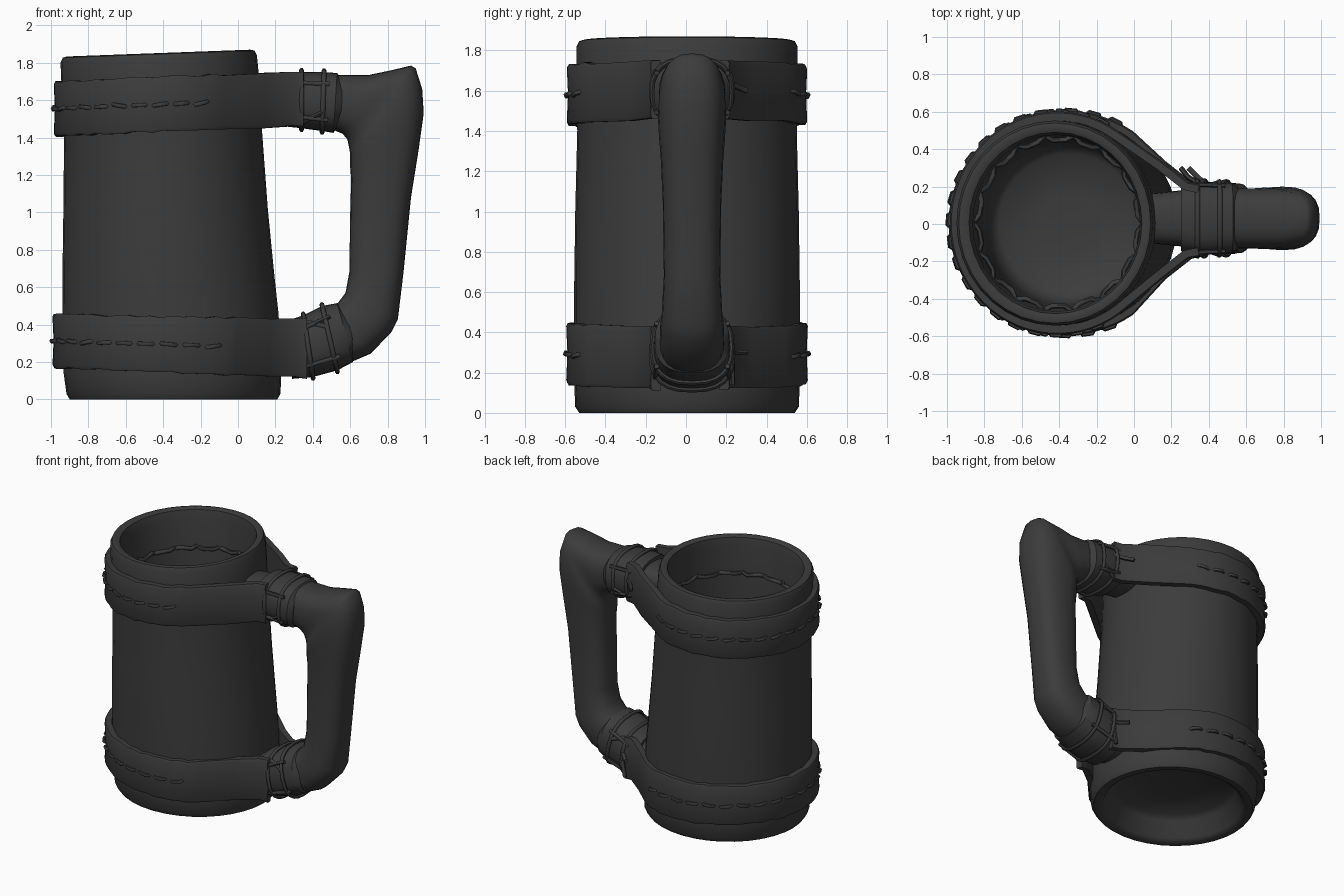
import bpy, bmesh, math, random
from mathutils import Vector

if "Cube" in bpy.data.objects:
    bpy.data.objects.remove(bpy.data.objects["Cube"])

random.seed(4)
dark = bpy.data.materials.new("dark_grey")
dark.diffuse_color = (0.045, 0.045, 0.045, 1)
dark.use_nodes = True
dark.node_tree.nodes["Principled BSDF"].inputs["Base Color"].default_value = dark.diffuse_color


def finish(obj, angle=40):
    obj.data.materials.append(dark)
    bpy.ops.object.select_all(action='DESELECT')
    obj.select_set(True)
    bpy.context.view_layer.objects.active = obj
    if obj.type == 'CURVE':
        bpy.ops.object.convert(target='MESH')
    bpy.ops.object.shade_smooth_by_angle(angle=math.radians(angle))


def loft(name, rings, angle=40):
    """Skin a list of equal-length point rings and cap both ends."""
    bm = bmesh.new()
    rows = [[bm.verts.new(p) for p in r] for r in rings]
    n = len(rows[0])
    for a, b in zip(rows, rows[1:]):
        for k in range(n):
            bm.faces.new((a[k], a[(k + 1) % n], b[(k + 1) % n], b[k]))
    bm.faces.new(rows[0])
    bm.faces.new(rows[-1])
    bmesh.ops.recalc_face_normals(bm, faces=bm.faces)
    me = bpy.data.meshes.new(name)
    bm.to_mesh(me)
    bm.free()
    obj = bpy.data.objects.new(name, me)
    bpy.context.collection.objects.link(obj)
    finish(obj, angle)


def cords(name, lines, thick):
    """Many thin round cords in one object; lines = (points, closed)."""
    cu = bpy.data.curves.new(name, 'CURVE')
    cu.dimensions = '3D'
    cu.bevel_depth = thick
    cu.bevel_resolution = 1
    cu.use_fill_caps = True
    for pts, closed in lines:
        sp = cu.splines.new('POLY')
        sp.points.add(len(pts) - 1)
        for q, p in zip(sp.points, pts):
            q.co = (*p, 1)
        sp.use_cyclic_u = closed
    obj = bpy.data.objects.new(name, cu)
    bpy.context.collection.objects.link(obj)
    finish(obj, 60)


def body_ring(z, xc, rx, ry, n=36):
    out = []
    for k in range(n):
        a = 2 * math.pi * k / n
        x = xc + rx * math.cos(a)
        out.append(Vector((x, 0.005 + ry * math.sin(a), z * (1 + 0.02 * (x + 0.42)))))
    return out


# Tankard body: recessed underside, outer wall, rim, inner wall, floor
profile = [
    (0.19, -0.35, 0.15, 0.15), (0.16, -0.35, 0.39, 0.39), (0.13, -0.35, 0.43, 0.42),
    (0.02, -0.345, 0.485, 0.47), (0.0, -0.345, 0.51, 0.495), (0.0, -0.345, 0.555, 0.535),
    (0.03, -0.345, 0.572, 0.555), (0.14, -0.35, 0.582, 0.56), (0.45, -0.36, 0.577, 0.56),
    (0.65, -0.372, 0.567, 0.56), (1.0, -0.387, 0.547, 0.555), (1.4, -0.4, 0.53, 0.545),
    (1.65, -0.412, 0.53, 0.548), (1.82, -0.424, 0.525, 0.548), (1.846, -0.424, 0.513, 0.535),
    (1.852, -0.424, 0.49, 0.51), (1.84, -0.42, 0.462, 0.485), (1.78, -0.415, 0.447, 0.472),
    (1.3, -0.39, 0.445, 0.46), (0.6, -0.36, 0.44, 0.44), (0.3, -0.35, 0.42, 0.42),
    (0.25, -0.35, 0.37, 0.37), (0.23, -0.35, 0.15, 0.15)]
loft("tankard_body", [body_ring(*p) for p in profile], 45)


def handle_ring(ix, iz, ox, oz, hw, grow=0.0, n=24):
    """Rounded-box section between an inner and an outer point of the side view."""
    i, o = Vector((ix, 0.03, iz)), Vector((ox, 0.03, oz))
    c, u = (i + o) / 2, (o - i) / 2
    u = u.normalized() * (u.length + grow)
    soft = lambda v: math.copysign(abs(v) ** 0.78, v)
    return [c + u * soft(math.cos(2 * math.pi * k / n))
            + Vector((0, (hw + grow) * soft(math.sin(2 * math.pi * k / n)), 0)) for k in range(n)]


# Branch-like handle with a horn at the top
handle = [
    (0.06, 1.50, 0.06, 1.70, 0.13), (0.35, 1.47, 0.35, 1.73, 0.16), (0.50, 1.445, 0.52, 1.735, 0.16),
    (0.56, 1.42, 0.70, 1.735, 0.16), (0.585, 1.39, 0.82, 1.76, 0.165), (0.595, 1.34, 0.925, 1.785, 0.155),
    (0.60, 1.31, 0.95, 1.77, 0.165), (0.60, 1.28, 0.985, 1.66, 0.17), (0.60, 1.24, 0.993, 1.53, 0.165),
    (0.605, 1.18, 0.965, 1.33, 0.155), (0.60, 1.0, 0.925, 1.08, 0.145), (0.595, 0.68, 0.885, 0.68, 0.14),
    (0.575, 0.57, 0.855, 0.43, 0.15), (0.53, 0.51, 0.82, 0.36, 0.158), (0.48, 0.475, 0.71, 0.245, 0.16),
    (0.40, 0.45, 0.57, 0.185, 0.16), (0.28, 0.40, 0.34, 0.13, 0.15), (0.06, 0.36, 0.08, 0.16, 0.13)]
loft("handle", [handle_ring(*h) for h in handle], 50)


def strap_plan(xc, rx, ry, tip):
    """Plan outline: round the body, then tangentially onto the handle."""
    arc = [math.radians(55 + 250 * k / 44) for k in range(45)]
    pts = [Vector((xc + rx * math.cos(a), 0.005 + ry * math.sin(a), 0)) for a in arc]
    ends = [(tip + 0.04, 0.195), (tip - 0.02, 0.205), (tip - 0.16, 0.315)]
    head = [Vector((x, 0.02 + y, 0)) for x, y in ends]
    tail = [Vector((x, 0.02 - y, 0)) for x, y in reversed(ends)]
    return head + pts + tail


def make_strap(label, plan, lo, hi, collar):
    # Leather band with wavy edges
    normals, rings = [], []
    for k, p in enumerate(plan):
        t = plan[min(k + 1, len(plan) - 1)] - plan[max(k - 1, 0)]
        nrm = Vector((t.y, -t.x, 0)).normalized()
        normals.append(nrm)
        a, b = lo(p.x) + random.uniform(-.006, .006), hi(p.x) + random.uniform(-.006, .006)
        section = [(-0.05, a), (-0.008, a), (0, a + .015), (-0.006, (a + b) / 2),
                   (0, b - .015), (-0.008, b), (-0.05, b)]
        rings.append([p + nrm * d + Vector((0, 0, z)) for d, z in section])
    loft(label + "_strap", rings)

    # Running stitches along the middle of the band
    lines = []
    for k in range(4, len(plan) - 5, 2):
        dz = random.uniform(-.012, .012)
        pts = []
        for f, d in ((0, -.02), (.3, .004), (1.1, .006), (1.5, -.02)):
            j, w = k + int(f), f - int(f)
            p = plan[j].lerp(plan[j + 1], w)
            pts.append(p + normals[j] * d + Vector((0, 0, (lo(p.x) + hi(p.x)) / 2 + dz * (1 - f))))
        lines.append((pts, False))
    cords(label + "_stitches", lines, 0.012)

    # Leather collar on the handle, bound with crossed cord
    loft(label + "_collar", [handle_ring(*c) for c in collar], 35)
    r1, r2 = (handle_ring(*collar[k], grow=0.008) for k in (1, 2))
    lines = [(r1, True), (r2, True)]
    for k in (4, 8, 16, 20):
        step = r2[k] - r1[k]
        lines.append(([r1[k] - step * .3, r1[k], r2[k], r2[k] + step * .25], False))
    lines.append(([r1[9], r2[7]], False))
    lines.append(([r1[15], r2[17]], False))
    cords(label + "_lacing", lines, 0.013)


make_strap("upper", strap_plan(-0.41, 0.575, 0.597, 0.31),
           lambda x: 1.41 + .04 * (x + .98), lambda x: 1.70 + .042 * (x + .98),
           [(0.25, 1.46, 0.25, 1.745, .175), (0.34, 1.45, 0.34, 1.752, .195),
            (0.45, 1.435, 0.46, 1.75, .19), (0.51, 1.425, 0.53, 1.745, .19), (0.55, 1.48, 0.56, 1.70, .165)])
make_strap("lower", strap_plan(-0.365, 0.627, 0.6, 0.33),
           lambda x: .17 - .04 * (x + .99), lambda x: .455 - .02 * (x + .99),
           [(0.26, .42, 0.29, .11, .175), (0.35, .45, 0.40, .12, .195),
            (0.45, .50, 0.53, .155, .19), (0.53, .515, 0.615, .20, .185), (0.58, .46, 0.63, .26, .16)])

# Stitch ends showing on the inner wall behind the upper strap
inner = []
for k in range(18):
    pts = []
    for f, r in ((0, 1.01), (.25, .955), (.7, .95), (.95, 1.01)):
        a = 2 * math.pi * (k + f) / 18
        pts.append(Vector((-0.403 + .446 * r * math.cos(a), .005 + .467 * r * math.sin(a),
                           1.575 + .02 * math.cos(a) + random.uniform(-.01, .01))))
    inner.append((pts, False))
cords("inner_stitches", inner, 0.014)

# Loose knot tails of the lacing
cords("knot_tails", [
    ([(.40, .20, .33), (.34, .25, .30), (.29, .30, .30)], False),
    ([(.40, .20, .32), (.37, .23, .24), (.35, .23, .14)], False),
    ([(.36, .21, 1.64), (.29, .25, 1.62), (.25, .30, 1.60)], False)], 0.014)
